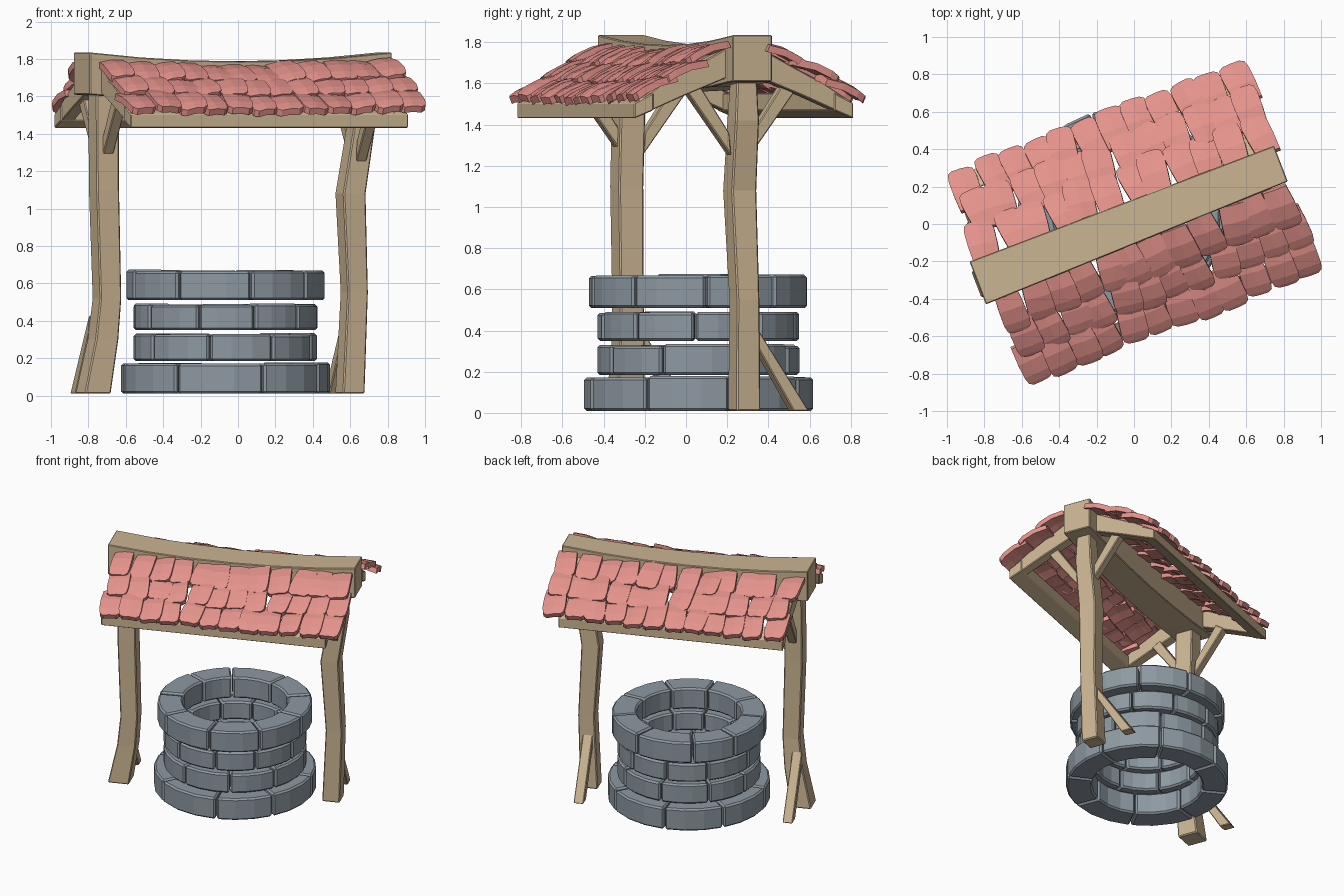
import bpy, bmesh, math, random
from mathutils import Vector, Matrix

if "Cube" in bpy.data.objects:
    bpy.data.objects.remove(bpy.data.objects["Cube"])

random.seed(4)
ROT = Matrix.Rotation(math.radians(21), 4, 'Z')  # whole model is turned about z


def material(name, rgb):
    m = bpy.data.materials.new(name)
    m.diffuse_color = (*rgb, 1)
    m.use_nodes = True
    m.node_tree.nodes["Principled BSDF"].inputs["Base Color"].default_value = m.diffuse_color
    return m


WOOD = material("wood", (0.60, 0.46, 0.29))
TILE = material("clay", (0.78, 0.29, 0.26))
STONE = material("stone", (0.27, 0.32, 0.36))


def add_loft(bm, rings):
    """Skin a list of equal-length point rings and cap both ends."""
    vs = [[bm.verts.new(ROT @ Vector(p)) for p in r] for r in rings]
    n = len(vs[0])
    for a, b in zip(vs, vs[1:]):
        for i in range(n):
            bm.faces.new((a[i], a[(i + 1) % n], b[(i + 1) % n], b[i]))
    bm.faces.new(vs[0])
    bm.faces.new(vs[-1])


def finish(name, bm, mat, bevel=0.0):
    bmesh.ops.recalc_face_normals(bm, faces=bm.faces)
    me = bpy.data.meshes.new(name)
    bm.to_mesh(me)
    bm.free()
    me.materials.append(mat)
    ob = bpy.data.objects.new(name, me)
    bpy.context.collection.objects.link(ob)
    if bevel:
        mod = ob.modifiers.new("bevel", 'BEVEL')
        mod.width = bevel
        mod.segments = 1
        mod.limit_method = 'ANGLE'
        mod.angle_limit = math.radians(40)
    return ob


def loft(name, rings, mat, bevel=0.0):
    bm = bmesh.new()
    add_loft(bm, rings)
    return finish(name, bm, mat, bevel)


def box_u(u, v, z0, z1, w):
    """Rectangle across the ridge direction."""
    return [(u, v - w / 2, z0), (u, v + w / 2, z0), (u, v + w / 2, z1), (u, v - w / 2, z1)]


def slab(name, profile, u0, u1):
    """Extrude a (v, z) profile along the ridge direction."""
    return loft(name, [[(u, v, z) for v, z in profile] for u in (u0, u1)], WOOD, 0.005)


# Stone rings: z0, z1, outer radius, inner radius, stone count, seam phase
CU, CV = -0.041, 0.08
rings = [(0.01, 0.175, 0.558, 0.38, 8, 63), (0.185, 0.33, 0.492, 0.355, 9, 69),
         (0.35, 0.49, 0.492, 0.355, 10, 88), (0.51, 0.67, 0.532, 0.36, 9, 54)]
for k, (z0, z1, ro, ri, n, phase) in enumerate(rings):
    bm = bmesh.new()
    step = 360 / n
    seams = [phase - 111 + i * step + (random.uniform(-4, 4) if i else 0) for i in range(n)]
    seams.append(seams[0] + 360)
    for a0, a1 in zip(seams, seams[1:]):
        a0, a1 = a0 + 0.5, a1 - 0.5
        top = z1 + random.uniform(-0.005, 0.005)
        secs = []
        for j in range(4):
            a = math.radians(a0 + (a1 - a0) * j / 3)
            c, s = math.cos(a), math.sin(a)
            secs.append([(CU + r * c, CV + r * s, z)
                         for r, z in ((ri, z0), (ro, z0), (ro, top), (ri, top))])
        add_loft(bm, secs)
    finish(f"stone_ring_{k + 1}", bm, STONE, 0.012)

# Crooked posts: (u, v, z, width)
posts = {
    "left_post": [(-0.83, 0, 0.01, .148), (-0.775, -.005, .3, .13), (-0.755, -.012, .52, .122),
                  (-0.772, -.012, 1.1, .128), (-0.77, 0, 1.63, .13)],
    "right_post": [(0.66, .05, 0.01, .124), (0.682, .042, .55, .116),
                   (0.655, .028, 1.08, .128), (0.71, .025, 1.42, .122), (0.715, .025, 1.65, .1)],
}
for name, path in posts.items():
    loft(name, [[(u - w / 2, v - w / 2, z), (u + w / 2, v - w / 2, z),
                 (u + w / 2, v + w / 2, z), (u - w / 2, v + w / 2, z)]
                for u, v, z, w in path], WOOD, 0.007)

# Sagging ridge beam
secs = []
for i in range(7):
    t = i / 6
    sag = 0.048 * (1 - (2 * t - 1) ** 2)
    secs.append(box_u(-0.893 + 1.742 * t, 0.005 + 0.015 * t,
                      1.61 - sag, 1.835 - sag, 0.245 - 0.04 * t))
loft("ridge_beam", secs, WOOD, 0.005)

# Eave beams, rafters and braces on both slopes
for sd, side in ((-1, "front"), (1, "back")):
    slab(f"{side}_eave_beam", [(sd * v + .01, z) for v, z in
         ((.57, 1.43), (.57, 1.505), (.47, 1.555), (.47, 1.47))], -0.83, 0.76)
    for end, u0, u1, up in (("left", -0.825, -0.75, -0.77), ("right", 0.68, 0.755, 0.69)):
        slab(f"{side}_{end}_rafter", [(sd * v + .01, z) for v, z in
             ((.08, 1.63), (.31, 1.54), (.57, 1.43), (.57, 1.505), (.42, 1.60),
              (.27, 1.675), (.08, 1.775))], u0, u1)
        slab(f"{side}_{end}_brace", [(sd * v + .01, z) for v, z in
             ((.05, 1.25), (.06, 1.36), (.22, 1.60), (.28, 1.56))], up - .03, up + .03)

# Ground struts behind the posts
for name, u, v in (("left_strut", -0.80, 0.0), ("right_strut", 0.67, 0.04)):
    slab(name, [(v + .05, .34), (v + .05, .43), (v + .33, .01), (v + .25, .01)],
         u - .035, u + .035)


def add_tile(bm, u, sd, v_out, z_out, w, length, pitch, roll, yaw):
    """One arched roof tile, rounded at its lower edge."""
    th, secs = 0.036, []
    for t, f, dip in ((0, .9, 0), (.4, 1, 0), (.75, 1.02, .004), (.93, .92, .016), (1, .62, .02)):
        down = (t - 1) * length
        lift = 0.022 * math.sin(math.pi * t * .9)
        sec = []
        for s, n in ((-.5, 0), (0, .006), (.5, 0), (.5, -th), (0, .006 - th), (-.5, -th)):
            x = s * w * f
            h = n + lift + x * math.tan(roll)
            d = down * math.cos(pitch) + h * math.sin(pitch) + x * math.tan(yaw)
            z = z_out - down * math.sin(pitch) + h * math.cos(pitch)
            sec.append((u + x - down * math.tan(yaw), sd * (v_out + d) + .01, z))
        secs.append(sec)
    add_loft(bm, secs)


# Three overlapping rows of tiles per slope
for sd, side in ((-1, "front"), (1, "back")):
    for row in range(3):
        bm = bmesh.new()
        n = 12
        pitch_u = 1.69 / n
        for i in range(n):
            u = -0.835 + (i + .5) * pitch_u + (0, .012, -.008)[row] + random.uniform(-.008, .008)
            sag = 0.03 * (1 - (u / .85) ** 2)
            add_tile(bm, u, sd, 0.61 - .15 * row + random.uniform(-.015, .015),
                     1.535 + .085 * row - sag * (.3 + .35 * row) + random.uniform(-.006, .006),
                     pitch_u * random.uniform(1.0, 1.12), 0.235,
                     math.radians(random.uniform(21, 26)),
                     math.radians(random.uniform(-4, 13)) * -sd,
                     math.radians(random.uniform(-7, 7)))
        finish(f"{side}_tile_row_{row + 1}", bm, TILE)
